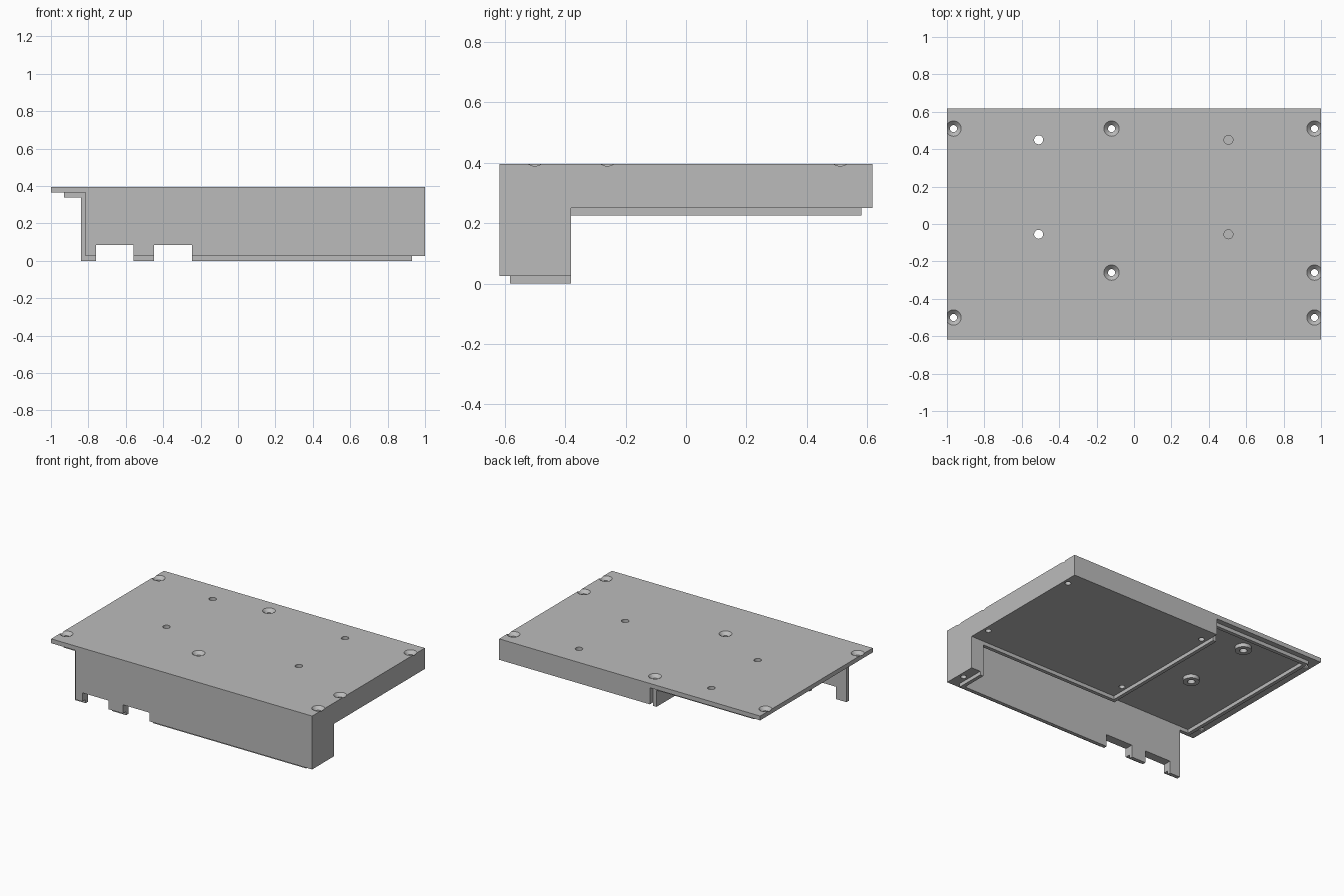
import bpy, bmesh
from mathutils import Matrix

cube = bpy.data.objects.get("Cube")
if cube:
    bpy.data.objects.remove(cube, do_unlink=True)

grey = bpy.data.materials.new("plain grey")
grey.use_nodes = True
COLOUR = (0.5, 0.5, 0.5, 1)
grey.diffuse_color = COLOUR
grey.node_tree.nodes["Principled BSDF"].inputs["Base Color"].default_value = COLOUR


def finish(name, bm):
    mesh = bpy.data.meshes.new(name)
    bm.to_mesh(mesh)
    bm.free()
    mesh.materials.append(grey)
    obj = bpy.data.objects.new(name, mesh)
    bpy.context.collection.objects.link(obj)
    return obj


def box(name, x, y, z, chamfer=0):
    bm = bmesh.new()
    bmesh.ops.create_cube(bm, size=1)
    for v in bm.verts:
        v.co = [lo if c < 0 else hi for c, (lo, hi) in zip(v.co, (x, y, z))]
    if chamfer:
        rim = [e for e in bm.edges if all(v.co.z == z[1] for v in e.verts)]
        bmesh.ops.bevel(bm, geom=rim, offset=chamfer, segments=1, affect='EDGES')
    return finish(name, bm)


def cone(name, x, y, z, r_low, r_high):
    bm = bmesh.new()
    bmesh.ops.create_cone(bm, cap_ends=True, segments=32, radius1=r_low, radius2=r_high,
                          depth=z[1] - z[0],
                          matrix=Matrix.Translation((x, y, (z[0] + z[1]) / 2)))
    return finish(name, bm)


def combine(target, tool, operation):
    mod = target.modifiers.new(operation.lower(), 'BOOLEAN')
    mod.operation, mod.solver, mod.object = operation, 'EXACT', tool
    bpy.context.view_layer.objects.active = target
    bpy.ops.object.modifier_apply(modifier=mod.name)
    bpy.data.objects.remove(tool, do_unlink=True)


# Main levels and outlines
TOP, CEILING, STEP, FOOT = 0.395, 0.365, 0.25, 0.025
FRONT, BACK, LEG_BACK = -0.617, 0.617, -0.38
WALL, LIP = 0.035, 0.025
INNER = FRONT + WALL
BLOCK, LEG = -0.155, 0.93

# Cover body: plate, raised block, end leg and front wall
cover = box("cover", (-1, 1), (FRONT, BACK), (CEILING, TOP), 0.005)
for name, x, y, z in (
    ("raised_block", (BLOCK, 1), (LEG_BACK, BACK), STEP),
    ("end_leg", (LEG, 1), (FRONT, LEG_BACK), FOOT),
    ("front_wall", (-0.815, LEG + 0.01), (FRONT, INNER), FOOT),
):
    combine(cover, box(name, x, y, (z, CEILING + 0.01)), 'UNION')

# Mounting bosses under the thin half of the plate
for y in (0.45, -0.055):
    combine(cover, cone("boss", -0.51, y, (0.34, CEILING + 0.01), 0.052, 0.052), 'UNION')

# Locating lip just inside the cover walls
front_lip = box("front_lip", (-0.84, LEG), (INNER, INNER + LIP), (0, CEILING))
LIP_TOP = CEILING - LIP
OUT, REAR = -0.93, 0.58
for name, x, y, z in (
    ("front_corner_lip", (OUT, -0.84), (INNER, INNER + LIP), LIP_TOP),
    ("outer_end_lip", (OUT, OUT + LIP), (INNER, REAR), LIP_TOP),
    ("back_lip", (OUT, BLOCK), (REAR - LIP, REAR), LIP_TOP),
    ("block_end_lip", (BLOCK - LIP, BLOCK), (LEG_BACK - LIP, REAR), STEP - LIP),
    ("block_front_lip", (BLOCK, LEG), (LEG_BACK - LIP, LEG_BACK), STEP - LIP),
    ("leg_lip", (LEG - LIP, LEG), (INNER, LEG_BACK), 0),
):
    box(name, x, y, (z, CEILING))

# Connector notches in the lower edge of the front
for x in ((-0.76, -0.56), (-0.45, -0.245)):
    for part in (cover, front_lip):
        combine(part, box("notch_cutter", x, (-0.7, -0.5), (-0.1, 0.085)), 'DIFFERENCE')

# Countersunk screw holes
for x, y in ((-0.965, 0.51), (-0.965, -0.5), (0.965, 0.51), (0.965, -0.5),
             (0.965, -0.26), (-0.12, 0.51), (-0.12, -0.26)):
    combine(cover, cone("screw_cutter", x, y, (-0.1, 0.5), 0.019, 0.019), 'DIFFERENCE')
    combine(cover, cone("sink_cutter", x, y, (0.373, 0.397), 0.019, 0.043), 'DIFFERENCE')

# Mounting holes: through the thin half, blind in the block
for y in (0.45, -0.055):
    for x, bottom in ((-0.51, 0.2), (0.505, 0.34)):
        combine(cover, cone("mount_cutter", x, y, (bottom, 0.5), 0.024, 0.024), 'DIFFERENCE')

# Smooth only the round holes, keeping every edge sharp
bpy.ops.object.select_all(action='DESELECT')
cover.select_set(True)
bpy.context.view_layer.objects.active = cover
bpy.ops.object.shade_smooth_by_angle(angle=0.4)
